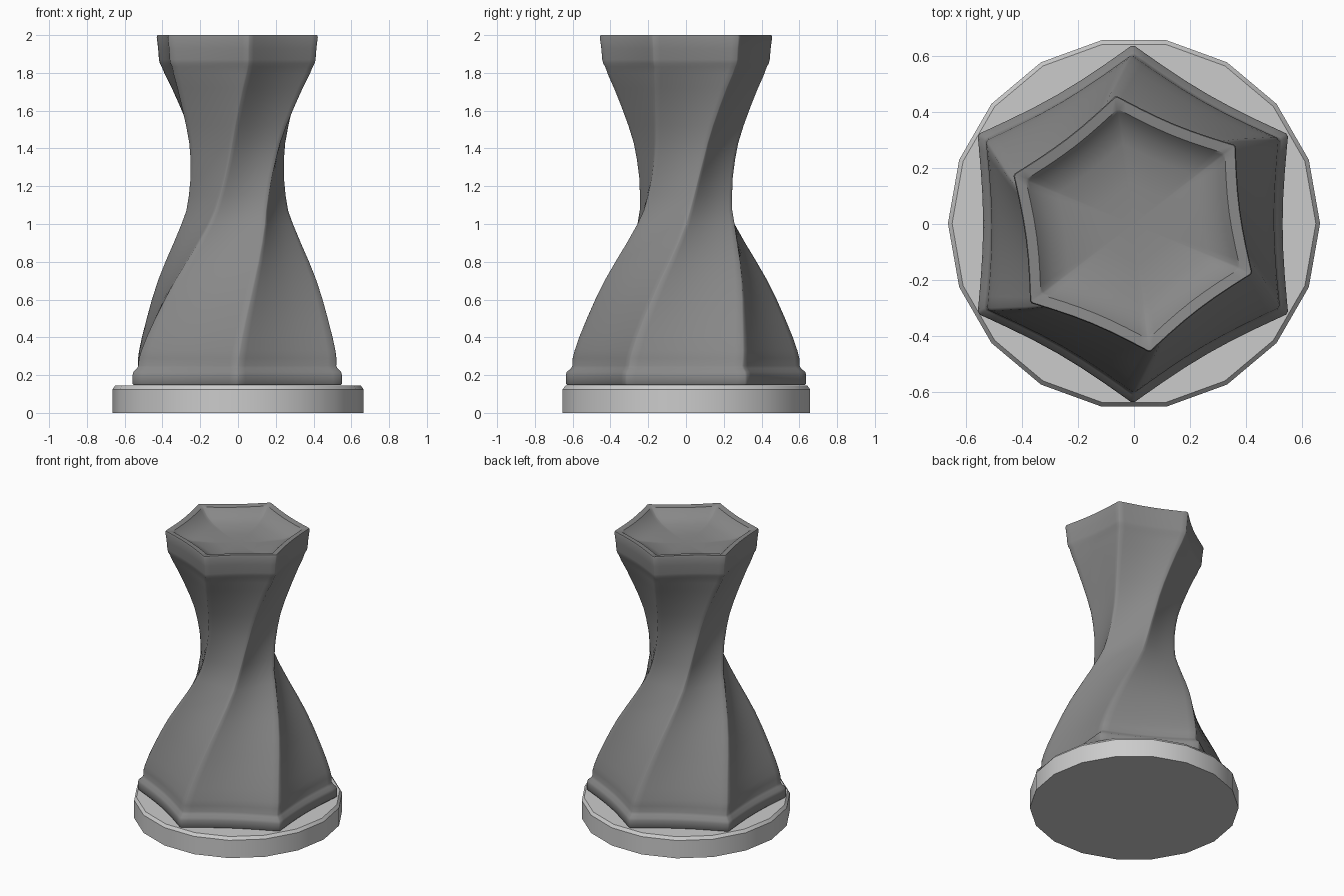
import bpy, bmesh
from math import radians, cos, sin

if "Cube" in bpy.data.objects:
    bpy.data.objects.remove(bpy.data.objects["Cube"])

def finish(bm, name, shade, angle):
    bmesh.ops.recalc_face_normals(bm, faces=bm.faces)
    me = bpy.data.meshes.new(name)
    bm.to_mesh(me)
    bm.free()
    ob = bpy.data.objects.new(name, me)
    bpy.context.collection.objects.link(ob)
    mat = bpy.data.materials.new(name + "_grey")
    mat.diffuse_color = (shade, shade, shade, 1)
    mat.use_nodes = True
    mat.node_tree.nodes["Principled BSDF"].inputs["Base Color"].default_value = mat.diffuse_color
    me.materials.append(mat)
    bpy.ops.object.select_all(action='DESELECT')
    ob.select_set(True)
    bpy.context.view_layer.objects.active = ob
    bpy.ops.object.shade_smooth_by_angle(angle=radians(angle))
    return ob

def loft(sections, ring):
    """Skin closed rings through (radius, z, twist) sections and cap both ends."""
    bm = bmesh.new()
    rings = [[bm.verts.new(p) for p in ring(*s)] for s in sections]
    n = len(rings[0])
    for a, b in zip(rings, rings[1:]):
        for i in range(n):
            j = (i + 1) % n
            bm.faces.new((a[i], a[j], b[j], b[i]))
    for end, s in ((rings[0], sections[0]), (rings[-1], sections[-1])):
        c = bm.verts.new((0, 0, s[1]))
        for i in range(n):
            bm.faces.new((end[i], end[(i + 1) % n], c))
    return bm

# Base disc: 18 sides with a chamfered top edge
def disc_ring(r, z):
    return [(r * cos(radians(20 * k)), r * sin(radians(20 * k)), z) for k in range(18)]

disc = finish(loft([(0.665, 0), (0.665, 0.125), (0.65, 0.145)], disc_ring), "base_disc", 0.6, 30)
disc.location.y = 0.002

# Twisted column: hexagon with pinched sides, straight foot and rim, turning in between
OFFSETS = (-30, -20, -11, -4, -0.6, 0.6, 4, 11, 20)

def hex_ring(r, z, twist):
    pts = []
    for k in range(6):
        for a in OFFSETS:
            s = abs(a) / 30
            f = cos(radians(30)) / cos(radians(30 * (1 - s)))
            f *= 1 - 0.036 * s * (2 - s)
            ang = radians(-90 + 60 * k + a + twist)
            pts.append((r * f * cos(ang), r * f * sin(ang), z))
    return pts

foot = [(0.633, 0.147), (0.641, 0.155), (0.641, 0.2), (0.636, 0.217),
        (0.614, 0.235), (0.606, 0.25)]
shaft = [(0.604, 0.29, 0.5), (0.594, 0.33, 1.2), (0.57, 0.4, 2.5), (0.53, 0.5, 5),
         (0.488, 0.6, 8.2), (0.443, 0.7, 12), (0.392, 0.8, 17), (0.341, 0.9, 23),
         (0.297, 1.0, 30), (0.272, 1.07, 34.5), (0.261, 1.15, 39.5), (0.257, 1.25, 45.5),
         (0.266, 1.35, 51), (0.28, 1.43, 54.5), (0.307, 1.52, 58), (0.344, 1.62, 61.5),
         (0.385, 1.72, 64.5), (0.418, 1.79, 66.5)]
rim = [(0.434, 1.832), (0.445, 1.85), (0.45, 1.87), (0.455, 1.93), (0.463, 1.99), (0.459, 2.0),
       # flat lip and shallow dish
       (0.415, 1.995), (0.405, 1.985), (0.36, 1.95), (0.29, 1.925), (0.15, 1.91)]
column = [(r, z, 0) for r, z in foot] + shaft + [(r, z, 67.5) for r, z in rim]
col = finish(loft(column, hex_ring), "twisted_column", 0.25, 40)
col.location.x = -0.004
